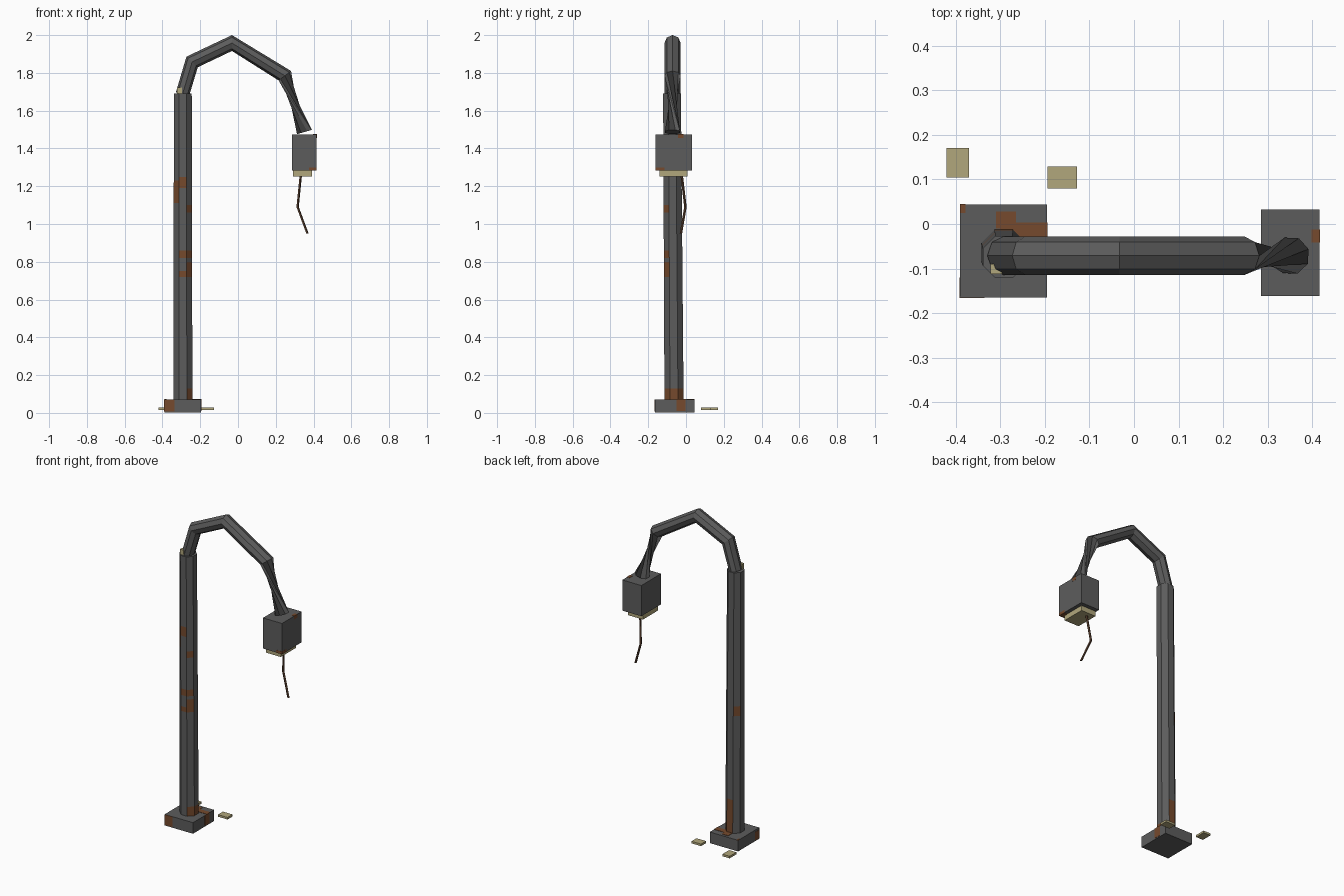
import bpy, bmesh, math
from mathutils import Vector

if "Cube" in bpy.data.objects:
    bpy.data.objects.remove(bpy.data.objects["Cube"])


def material(name, r, g, b):
    m = bpy.data.materials.new(name)
    m.diffuse_color = (r, g, b, 1)
    m.use_nodes = True
    m.node_tree.nodes["Principled BSDF"].inputs["Base Color"].default_value = m.diffuse_color
    return m


GREY = material("dark grey metal", 0.108, 0.108, 0.108)
RUST = material("rust", 0.18, 0.068, 0.026)
CREAM = material("cream glass", 0.44, 0.385, 0.20)
BROWN = material("brown cable", 0.11, 0.055, 0.03)


def finish(name, bm, mats):
    bmesh.ops.recalc_face_normals(bm, faces=bm.faces)
    me = bpy.data.meshes.new(name)
    bm.to_mesh(me)
    bm.free()
    for m in mats:
        me.materials.append(m)
    ob = bpy.data.objects.new(name, me)
    bpy.context.collection.objects.link(ob)
    return ob


def box(name, x0, x1, y0, y1, z0, z1, mat):
    bm = bmesh.new()
    bmesh.ops.create_cube(bm, size=1)
    for v in bm.verts:
        v.co = ((x0 + x1) / 2 + v.co.x * (x1 - x0),
                (y0 + y1) / 2 + v.co.y * (y1 - y0),
                (z0 + z1) / 2 + v.co.z * (z1 - z0))
    return finish(name, bm, [mat])


def loft(name, rings, mats, rule=None):
    """Skin a list of point rings; rule(k, i) gives the material slot."""
    bm = bmesh.new()
    rs = [[bm.verts.new(p) for p in ring] for ring in rings]
    n = len(rs[0])
    for i in range(len(rs) - 1):
        for k in range(n):
            j = (k + 1) % n
            f = bm.faces.new((rs[i][k], rs[i][j], rs[i + 1][j], rs[i + 1][k]))
            f.material_index = rule(k, i) if rule else 0
    bm.faces.new(rs[0][::-1])
    bm.faces.new(rs[-1])
    return finish(name, bm, mats)


def ring(c, u, v, n, start=0.0):
    c, u, v = Vector(c), Vector(u), Vector(v)
    return [c + u * math.cos(start + k * math.tau / n)
            + v * math.sin(start + k * math.tau / n) for k in range(n)]


# base block with rust plates
box("base", -0.39, -0.195, -0.165, 0.044, 0.003, 0.072, GREY)
box("base_rust_front", -0.391, -0.335, -0.1665, -0.163, 0.008, 0.071, RUST)
box("base_rust_left", -0.3915, -0.388, -0.166, -0.12, 0.008, 0.06, RUST)
box("base_rust_right", -0.197, -0.1935, -0.05, -0.003, 0.01, 0.073, RUST)
box("base_rust_top", -0.30, -0.194, -0.03, 0.003, 0.07, 0.074, RUST)
box("base_rust_back", -0.31, -0.265, -0.01, 0.028, 0.07, 0.074, RUST)
box("base_rust_corner", -0.39, -0.378, 0.025, 0.0445, 0.07, 0.0735, RUST)

# octagonal post, rust given as (side, low z, high z); side 0 faces +x, 6 faces front
patches = [(5, 1.11, 1.23), (6, 1.19, 1.25), (7, 1.06, 1.10), (6, 0.82, 0.86),
           (7, 0.82, 0.86), (7, 0.72, 0.80), (6, 0.72, 0.75), (3, 0.80, 0.86),
           (2, 0.07, 0.28), (1, 0.07, 0.13), (0, 0.07, 0.13), (7, 0.07, 0.13)]
levels = sorted({z for p in patches for z in p[1:]} | {1.69})


def post_ring(z):
    t = z / 1.69
    r = 0.055 - 0.004 * t
    return ring((-0.292, -0.063 - 0.011 * t, z), (r, 0, 0), (0, r, 0), 8, -math.pi / 8)


def post_rust(k, i):
    mid = (levels[i] + levels[i + 1]) / 2
    return int(any(s == k and a < mid < b for s, a, b in patches))


loft("post", [post_ring(z) for z in levels], [GREY, RUST], post_rust)

# bent arm: centre x, z, outward direction x, z, twist; last length is wrung
arm = [(-0.293, 1.69, -0.036, 0.006, 0), (-0.243, 1.858, -0.030, 0.028, 0),
       (-0.032, 1.958, 0.0, 0.042, 0), (0.248, 1.785, 0.033, 0.025, 0),
       (0.352, 1.487, 0.042, 0.012, 155)]
loft("arm", [ring((x, -0.071, z), (ux, 0, uz), (0, 0.043, 0), 8, math.radians(tw))
             for x, z, ux, uz, tw in arm], [GREY])

# lamp head, its glass and rust spots
box("lamp_head", 0.285, 0.416, -0.161, 0.033, 1.284, 1.475, GREY)
box("lamp_glass", 0.291, 0.393, -0.14, 0.008, 1.252, 1.286, CREAM)
box("head_rust_top", 0.398, 0.417, -0.042, -0.012, 1.455, 1.4765, RUST)
box("head_rust_low", 0.375, 0.4165, -0.162, -0.115, 1.283, 1.30, RUST)

# hanging broken cable
cable = [(0.332, -0.023, 1.26), (0.315, -0.003, 1.09), (0.367, -0.027, 0.95)]
loft("cable", [ring(p, (0.007, 0, 0), (0, 0.007, 0), 5) for p in cable], [BROWN])

# glass shards on the ground and one at the post top
box("shard_left", -0.42, -0.37, 0.104, 0.17, 0.016, 0.029, CREAM)
box("shard_right", -0.194, -0.128, 0.08, 0.129, 0.016, 0.029, CREAM)
box("shard_top", -0.322, -0.296, -0.112, -0.09, 1.688, 1.722, CREAM)
